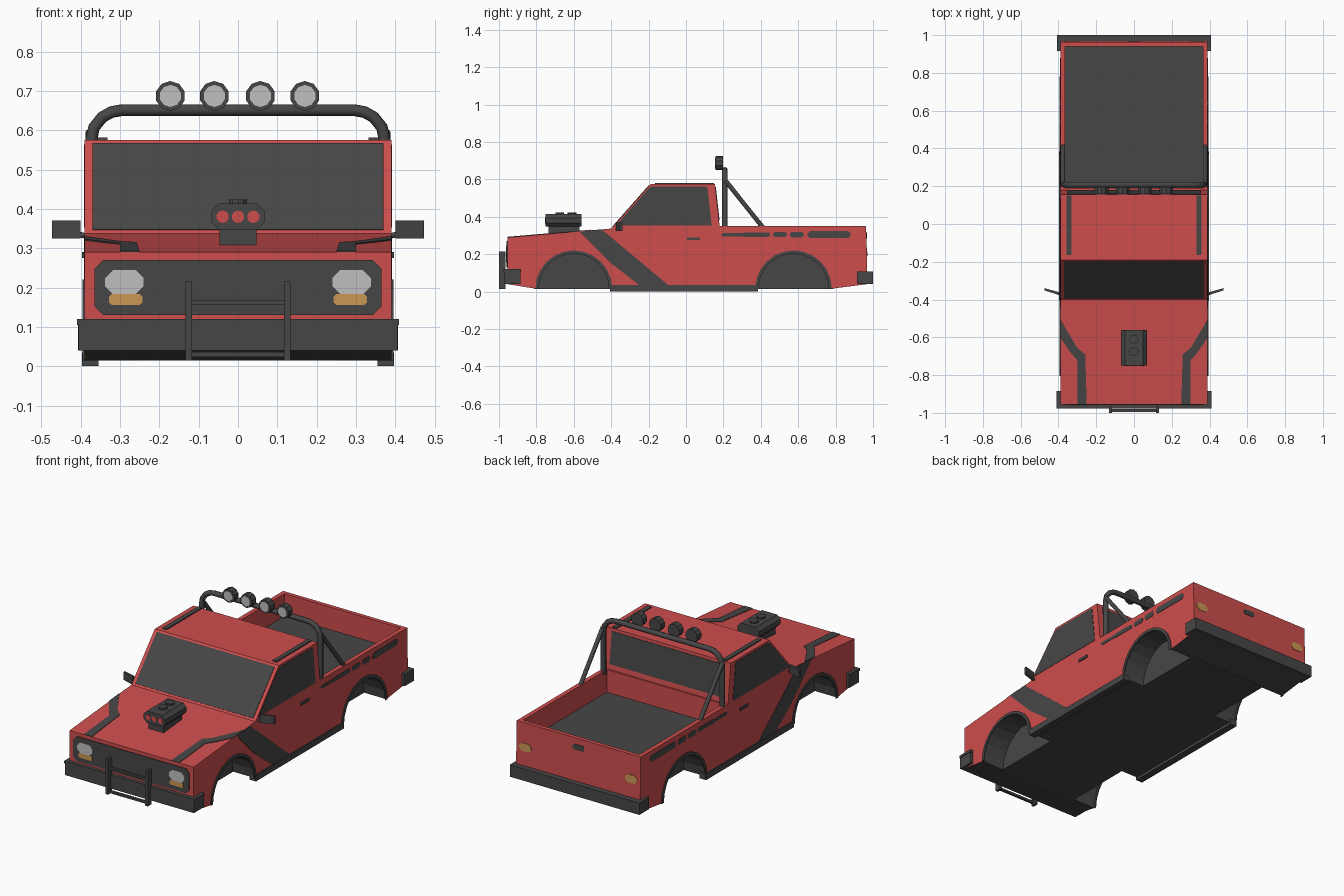
import bpy, bmesh, math
from mathutils import Vector as V

if "Cube" in bpy.data.objects:
    bpy.data.objects.remove(bpy.data.objects["Cube"])

def material(name, rgb):
    m = bpy.data.materials.new(name)
    m.diffuse_color = (*rgb, 1)
    m.use_nodes = True
    m.node_tree.nodes["Principled BSDF"].inputs["Base Color"].default_value = m.diffuse_color
    return m

RED = material("red paint", (0.62, 0.075, 0.075))
DARK = material("dark trim", (0.062, 0.062, 0.062))
GREY = material("lamp glass", (0.53, 0.53, 0.53))
AMBER = material("amber lamp", (0.60, 0.31, 0.09))
X, Y, Z = V((1, 0, 0)), V((0, 1, 0)), V((0, 0, 1))

def finish(name, bm, *mats):
    bmesh.ops.recalc_face_normals(bm, faces=bm.faces)
    me = bpy.data.meshes.new(name)
    bm.to_mesh(me)
    bm.free()
    ob = bpy.data.objects.new(name, me)
    for m in mats:
        me.materials.append(m)
    bpy.context.collection.objects.link(ob)
    return ob

def prism(name, pts, origin, u, v, depth, *mats):
    """Extrude a 2D outline lying in the plane (origin, u, v) along its normal."""
    u, v, o = V(u).normalized(), V(v).normalized(), V(origin)
    bm = bmesh.new()
    n = u.cross(v).normalized() * depth
    a = [bm.verts.new(o + u * p + v * q) for p, q in pts]
    b = [bm.verts.new(w.co + n) for w in a]
    bm.faces.new(a)
    bm.faces.new(b)
    for i in range(len(a)):
        j = (i + 1) % len(a)
        bm.faces.new((a[i], a[j], b[j], b[i]))
    return finish(name, bm, *mats)

def box(name, x0, x1, y0, y1, z0, z1, mat):
    return prism(name, [(x0, y0), (x1, y0), (x1, y1), (x0, y1)], (0, 0, z0), X, Y, z1 - z0, mat)

def oct_rect(x0, x1, z0, z1, c):
    return [(x0 + c, z0), (x1 - c, z0), (x1, z0 + c), (x1, z1 - c),
            (x1 - c, z1), (x0 + c, z1), (x0, z1 - c), (x0, z0 + c)]

def disc(cx, cz, r, n):
    return [(cx + r * math.cos(math.tau * (i + .5) / n), cz + r * math.sin(math.tau * (i + .5) / n))
            for i in range(n)]

def tube(name, pts, r, mat):
    cu = bpy.data.curves.new(name, 'CURVE')
    cu.dimensions = '3D'
    cu.bevel_depth, cu.bevel_resolution, cu.use_fill_caps = r, 2, True
    sp = cu.splines.new('POLY')
    sp.points.add(len(pts) - 1)
    for p, q in zip(sp.points, pts):
        p.co = (*q, 1)
    cu.materials.append(mat)
    ob = bpy.data.objects.new(name, cu)
    bpy.context.collection.objects.link(ob)
    bpy.ops.object.select_all(action='DESELECT')
    ob.select_set(True)
    bpy.context.view_layer.objects.active = ob
    bpy.ops.object.convert(target='MESH')

def side_plate(name, pts, mat, t=0.004):
    for s, tag in ((1, "right"), (-1, "left")):
        prism(f"{name}_{tag}", pts, (s * 0.389, 0, 0), Y, Z, s * (t + 0.001), mat)

# Body: one side profile with both wheel arches
def arch(cy, r, n=12):
    return [(cy - r * math.cos(math.pi * i / n), 0.015 + r * math.sin(math.pi * i / n)) for i in range(n + 1)]

AXLES = (("front", -0.60), ("rear", 0.575))
profile = ([(-0.955, 0.04)] + arch(-0.60, 0.2) + arch(0.575, 0.2) +
           [(0.97, 0.04), (0.963, 0.35), (0.18, 0.35), (0.155, 0.575),
            (-0.19, 0.575), (-0.40, 0.337), (-0.955, 0.29)])
body = prism("body", profile, (-0.39, 0, 0), Y, Z, 0.78, RED, DARK)
for f in body.data.polygons:
    f.material_index = int(f.normal.z < -0.1)      # underside and wheel wells

# Cargo bed cut out of the body, with a dark floor
cutter = box("bed_cutter", -0.365, 0.365, 0.19, 0.94, 0.215, 0.6, RED)
cutter.hide_render = True
mod = body.modifiers.new("bed", 'BOOLEAN')
mod.operation, mod.solver, mod.object = 'DIFFERENCE', 'EXACT', cutter
bpy.context.view_layer.objects.active = body
bpy.ops.object.modifier_apply(modifier="bed")
bpy.data.objects.remove(cutter)
box("bed_floor", -0.365, 0.365, 0.19, 0.94, 0.212, 0.222, DARK)

# Wheel well inner blocks, arch lips and sills
for tag, cy in AXLES:
    box(f"{tag}_well_block", -0.25, 0.25, cy - 0.21, cy + 0.21, 0.015, 0.21, DARK)
    side_plate(f"{tag}_arch_lip", arch(cy, 0.205) + arch(cy, 0.188)[::-1], DARK, 0.005)
for s, tag in ((1, "right"), (-1, "left")):
    a, b = sorted((s * 0.355, s * 0.396))
    box(f"sill_{tag}", a, b, -0.405, 0.385, 0.0, 0.035, DARK)

# Windows
prism("windshield", [(-0.37, 0.012), (0.37, 0.012), (0.37, 0.305), (-0.37, 0.305)],
      (0, -0.40, 0.337), X, (0, 0.21, 0.238), 0.003, DARK)
prism("rear_window", [(-0.355, 0.03), (0.355, 0.03), (0.355, 0.21), (-0.355, 0.21)],
      (0, 0.18, 0.35), -X, (0, -0.025, 0.225), 0.003, DARK)
side_plate("side_window", [(-0.375, 0.353), (0.137, 0.353), (0.128, 0.44), (0.115, 0.555),
                           (0.105, 0.563), (-0.18, 0.563), (-0.20, 0.552)], DARK, 0.002)

# Painted side stripes and door handles
side_plate("side_stripe", [(-0.57, 0.321), (-0.45, 0.332), (-0.095, 0.035), (-0.25, 0.035),
                           (-0.405, 0.155)], DARK, 0.002)
for i, (y0, y1, h) in enumerate(((0.19, 0.31, .009), (0.30, 0.45, .012), (0.465, 0.54, .014),
                                 (0.555, 0.63, .015), (0.65, 0.88, .018))):
    side_plate(f"bed_stripe_{i}", oct_rect(y0, y1, 0.305 - h, 0.305 + h, h * 0.7), DARK, 0.002)
side_plate("door_handle", [(0.005, 0.275), (0.075, 0.275), (0.075, 0.29), (0.005, 0.29)], DARK, 0.006)

# Hood stripes and roof rails
stripe = [(0.39, 0.45), (0.30, 0.30), (0.258, 0.265), (0.25, 0.0), (0.30, 0.0),
          (0.30, 0.235), (0.335, 0.275), (0.39, 0.355)]
for s, tag in ((1, "right"), (-1, "left")):
    d = 0.003 * s
    pts = [(s * p, q) for p, q in stripe]
    prism(f"hood_stripe_{tag}", pts, (0, -0.955, 0.29), X, (0, 0.555, 0.047), 0.003, DARK)
    box(f"roof_rail_{tag}", s * 0.345 - 0.013, s * 0.345 + 0.013, -0.165, 0.15, 0.574, 0.581, DARK)

# Front face: grille panel and lamps
prism("grille", oct_rect(-0.365, 0.365, 0.13, 0.27, 0.022), (0, -0.954, 0), X, Z, 0.005, DARK)
for s, tag in ((1, "right"), (-1, "left")):
    a, b = sorted((s * 0.24, s * 0.338))
    prism(f"headlight_{tag}", oct_rect(a, b, 0.183, 0.244, 0.02), (0, -0.958, 0), X, Z, 0.004, GREY)
    a, b = sorted((s * 0.243, s * 0.328))
    prism(f"indicator_{tag}", oct_rect(a, b, 0.156, 0.183, 0.006), (0, -0.958, 0), X, Z, 0.004, AMBER)

# Tailgate lamps and latch
tail = ((0, 0.97, 0.04), -X, (0, -0.007, 0.31))
for s, tag in ((1, "right"), (-1, "left")):
    a, b = sorted((s * 0.295, s * 0.37))
    prism(f"tail_lamp_{tag}", oct_rect(a, b, 0.15, 0.195, 0.015), *tail, 0.003, AMBER)
prism("tailgate_latch", oct_rect(-0.035, 0.035, 0.245, 0.275, 0.008), *tail, 0.003, DARK)

# Bumpers wrapping around the corners
def bumper(name, y_out, y_in, y_end, z0, z1, w):
    prism(name, [(-w, y_out), (w, y_out), (w, y_end), (0.388, y_end), (0.388, y_in),
                 (-0.388, y_in), (-0.388, y_end), (-w, y_end)], (0, 0, z0), X, Y, z1 - z0, DARK)

bumper("front_bumper", -0.974, -0.95, -0.885, 0.04, 0.108, 0.405)
bumper("front_bumper_rim", -0.976, -0.95, -0.883, 0.105, 0.12, 0.409)
bumper("rear_bumper", 1.0, 0.96, 0.915, 0.04, 0.108, 0.407)

# Front push bar
for s, tag in ((1, "right"), (-1, "left")):
    box(f"push_bar_post_{tag}", s * 0.125 - 0.008, s * 0.125 + 0.008, -1.0, -0.965, 0.015, 0.215, DARK)
for i, z in enumerate((0.03, 0.162)):
    box(f"push_bar_rung_{i}", -0.12, 0.12, -0.995, -0.98, z - 0.006, z + 0.006, DARK)

# Side mirrors
for s, tag in ((1, "right"), (-1, "left")):
    pts = [(0.40, -0.375), (0.473, -0.352), (0.473, -0.340), (0.40, -0.360)]
    prism(f"mirror_{tag}", [(s * p, q) for p, q in pts], (0, 0, 0.325), X, Y, 0.045, DARK)
    tube(f"mirror_arm_{tag}", [(s * 0.38, -0.372, 0.329), (s * 0.41, -0.365, 0.337)], 0.007, DARK)

# Hood blower: neck, octagonal intake with red ports, two caps
box("blower_neck", -0.047, 0.047, -0.735, -0.57, 0.30, 0.352, DARK)
prism("blower_intake", oct_rect(-0.068, 0.068, 0.347, 0.414, 0.02), (0, -0.56, 0), X, Z, 0.19, DARK)
for i in (-1, 0, 1):
    prism(f"intake_port_{i + 1}", disc(i * 0.039, 0.38, 0.016, 10), (0, -0.749, 0), X, Z, 0.004, RED)
for i, y in enumerate((-0.675, -0.61)):
    prism(f"blower_cap_{i}", disc(0, y, 0.024, 10), (0, 0, 0.41), X, Y, 0.014, DARK)

# Roll bar with braces and four round lamps
half = [(0.373, 0.33), (0.373, 0.575), (0.366, 0.607), (0.345, 0.633), (0.322, 0.646), (0.295, 0.651)]
tube("roll_bar", [(-x, 0.208, z) for x, z in half] + [(x, 0.208, z) for x, z in half[::-1]], 0.015, DARK)
for s, tag in ((1, "right"), (-1, "left")):
    tube(f"roll_bar_brace_{tag}", [(s * 0.376, 0.21, 0.595), (s * 0.376, 0.415, 0.338)], 0.012, DARK)
for i, x in enumerate((-0.172, -0.06, 0.057, 0.17)):
    prism(f"roof_lamp_{i}", disc(x, 0.687, 0.038, 10), (0, 0.197, 0), X, Z, 0.038, DARK)
    prism(f"roof_lamp_lens_{i}", disc(x, 0.687, 0.028, 10), (0, 0.160, 0), X, Z, 0.004, GREY)
